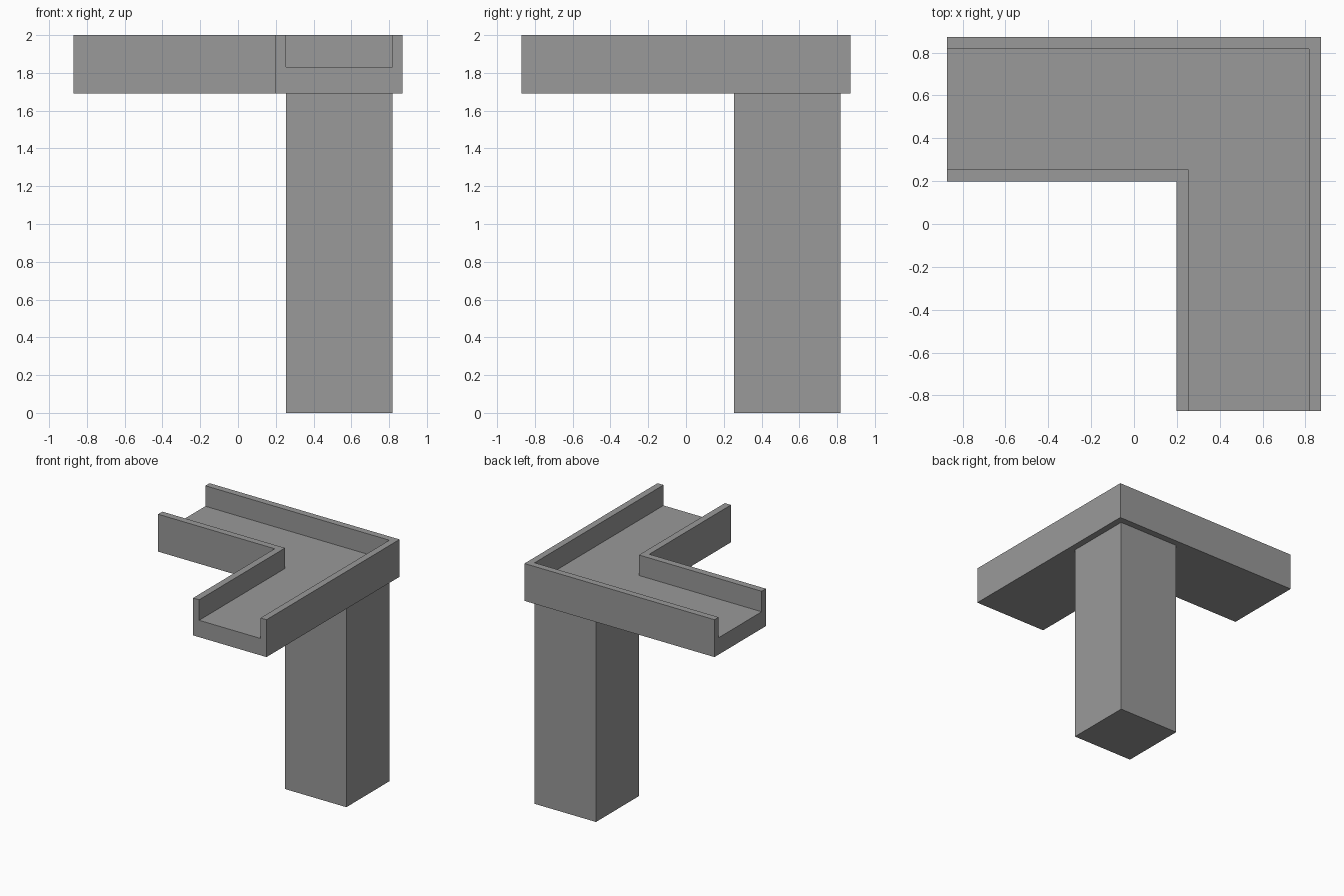
import bpy
import bmesh

cube = bpy.data.objects.get("Cube")
if cube:
    bpy.data.objects.remove(cube, do_unlink=True)

# Single concrete grey
GREY = (0.32, 0.32, 0.32, 1.0)
concrete = bpy.data.materials.new("concrete_grey")
concrete.use_nodes = True
concrete.diffuse_color = GREY
concrete.node_tree.nodes["Principled BSDF"].inputs["Base Color"].default_value = GREY

END = -0.872                   # open ends of both arms
OUTER, INNER = 0.872, 0.198    # outside faces of the channel
WALL_OUT, WALL_IN = 0.817, 0.254   # inside faces of the channel walls
BASE, FLOOR, TOP = 1.69, 1.83, 2.0


def finish(name, bm):
    bmesh.ops.recalc_face_normals(bm, faces=bm.faces)
    mesh = bpy.data.meshes.new(name)
    bm.to_mesh(mesh)
    bm.free()
    mesh.materials.append(concrete)
    obj = bpy.data.objects.new(name, mesh)
    bpy.context.collection.objects.link(obj)
    return obj


# Channel: a U profile swept round a mitred right-angle corner
profile = [(INNER, BASE), (OUTER, BASE), (OUTER, TOP), (WALL_OUT, TOP),
           (WALL_OUT, FLOOR), (WALL_IN, FLOOR), (WALL_IN, TOP), (INNER, TOP)]
bm = bmesh.new()
rings = [[bm.verts.new((END, d, z)) for d, z in profile],
         [bm.verts.new((d, d, z)) for d, z in profile],
         [bm.verts.new((d, END, z)) for d, z in profile]]
for a, b in zip(rings, rings[1:]):
    for i in range(len(profile)):
        j = (i + 1) % len(profile)
        bm.faces.new((a[i], a[j], b[j], b[i]))
bm.faces.new(rings[0])
bm.faces.new(rings[-1])
finish("corner_channel", bm)

# Square pillar under the corner
bm = bmesh.new()
bmesh.ops.create_cube(bm, size=1.0)
width = WALL_OUT - WALL_IN
centre = (WALL_OUT + WALL_IN) / 2
bmesh.ops.scale(bm, vec=(width, width, BASE), verts=bm.verts)
bmesh.ops.translate(bm, vec=(centre, centre, BASE / 2), verts=bm.verts)
finish("support_pillar", bm)
